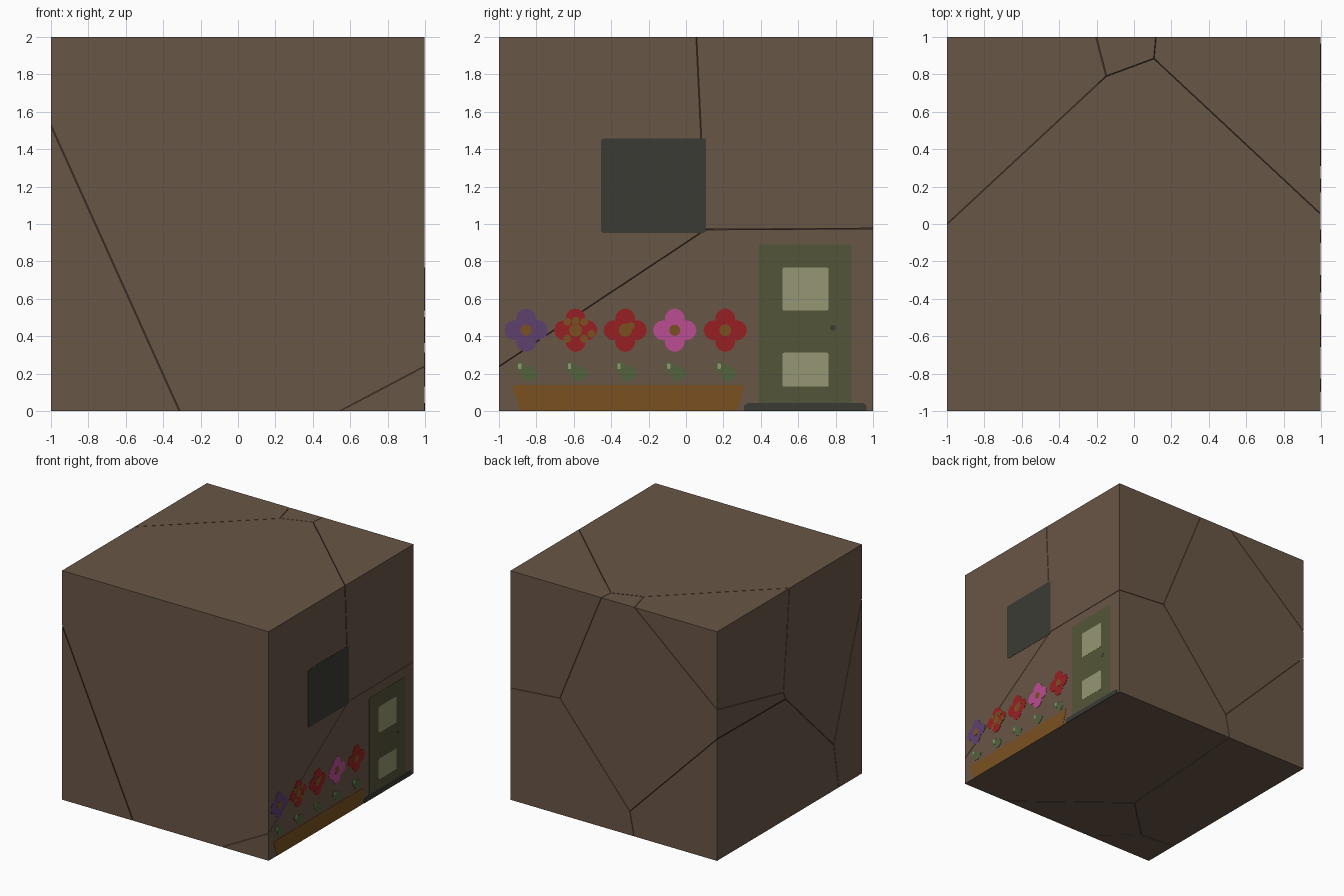
import bpy, bmesh, math
from mathutils import Vector

if "Cube" in bpy.data.objects:
    bpy.data.objects.remove(bpy.data.objects["Cube"])


def material(name, rgb):
    m = bpy.data.materials.new(name)
    lin = [((c / 255 + 0.055) / 1.055) ** 2.4 for c in rgb]
    m.diffuse_color = (*lin, 1)
    m.use_nodes = True
    m.node_tree.nodes["Principled BSDF"].inputs["Base Color"].default_value = m.diffuse_color
    return m


BROWN = material("earth brown", (105, 86, 71))
DARK = material("charcoal", (59, 59, 53))
DOOR = material("door green", (83, 85, 56))
GLASS = material("pale glass", (150, 150, 115))
POT = material("ochre", (122, 81, 33))
RED = material("red", (151, 32, 34))
PINK = material("pink", (187, 77, 148))
PURPLE = material("purple", (95, 65, 111))
LEAF = material("leaf green", (82, 98, 60))


def finish(bm, name, mat):
    bmesh.ops.recalc_face_normals(bm, faces=bm.faces)
    me = bpy.data.meshes.new(name)
    bm.to_mesh(me)
    bm.free()
    me.materials.append(mat)
    bpy.context.collection.objects.link(bpy.data.objects.new(name, me))


# Block broken into cells: each cell is the block cut by the mid-planes between seeds
SEEDS = {
    "front_chunk": (0.023, -0.077, 1.802),
    "upper_right_chunk": (1.068, 1.044, 1.856),
    "lower_right_chunk": (0.923, 1.054, 0.096),
    "lower_left_chunk": (-1.183, 1.194, 0.512),
    "back_chunk": (-0.444, 1.186, 1.240),
    "upper_left_chunk": (-1.015, 1.040, 1.910),
    "corner_chunk": (-1.594, -2.190, 1.074),
}
GAP = 0.002
WALL = 0.996  # right wall, just under the painted plates

for name, seed in SEEDS.items():
    a = Vector(seed)
    bm = bmesh.new()
    bmesh.ops.create_cube(bm, size=2)
    for v in bm.verts:
        v.co.z += 1
        v.co.x = min(v.co.x, WALL)
    for other in SEEDS.values():
        b = Vector(other)
        if b == a:
            continue
        n = (b - a).normalized()
        cut = bmesh.ops.bisect_plane(
            bm, geom=bm.verts[:] + bm.edges[:] + bm.faces[:],
            plane_co=(a + b) / 2 - n * GAP, plane_no=n, clear_outer=True)
        edges = [e for e in cut["geom_cut"] if isinstance(e, bmesh.types.BMEdge)]
        if edges:
            bmesh.ops.holes_fill(bm, edges=edges)
    finish(bm, name, BROWN)


# Thin plates on the right wall, outlines given in (y, z)
def plate(name, outlines, mat, layer=0):
    bm = bmesh.new()
    top = 0.997 + 0.001 * layer
    for pts in outlines:
        lo = [bm.verts.new((0.993, y, z)) for y, z in pts]
        hi = [bm.verts.new((top, y, z)) for y, z in pts]
        bm.faces.new(lo)
        bm.faces.new(hi)
        for i in range(len(pts)):
            j = (i + 1) % len(pts)
            bm.faces.new((lo[i], lo[j], hi[j], hi[i]))
    finish(bm, name, mat)


def rounded(y0, y1, z0, z1, r=0.015):
    pts = []
    for k, (y, z) in enumerate([(y1 - r, z1 - r), (y0 + r, z1 - r),
                                (y0 + r, z0 + r), (y1 - r, z0 + r)]):
        for s in range(4):
            t = math.radians(90 * k + 30 * s)
            pts.append((y + r * math.cos(t), z + r * math.sin(t)))
    return pts


def disc(y, z, r, n=12):
    return [(y + r * math.cos(2 * math.pi * i / n), z + r * math.sin(2 * math.pi * i / n))
            for i in range(n)]


# Window, door and step
plate("window", [rounded(-0.455, 0.108, 0.952, 1.458)], DARK, 1)
plate("door", [rounded(0.387, 0.885, 0.02, 0.89)], DOOR, 1)
plate("door_panes", [rounded(0.515, 0.762, 0.537, 0.767, 0.01),
                     rounded(0.515, 0.762, 0.13, 0.312, 0.01)], GLASS, 2)
plate("door_knob", [disc(0.785, 0.445, 0.016, 8)], DARK, 2)
plate("doorstep", [[(0.31, 0), (0.965, 0), (0.965, 0.028), (0.95, 0.042),
                    (0.33, 0.042), (0.31, 0.028)]], DARK, 3)

# Flower box
plate("flower_box", [[(-0.885, 0), (0.272, 0), (0.308, 0.12), (0.305, 0.14),
                      (-0.92, 0.14), (-0.928, 0.12)]], POT, 1)

# Flowers with a centre and a pair of leaves
FLOWERS = [(-0.855, PURPLE, 0.03), (-0.59, RED, 0.035), (-0.325, RED, 0.036),
           (-0.06, PINK, 0.03), (0.21, RED, 0.032)]
CZ = 0.432
for i, (y, mat, r) in enumerate(FLOWERS):
    petals = [disc(y + dy, CZ + dz, 0.054)
              for dy, dz in ((0.062, 0), (-0.062, 0), (0, 0.062), (0, -0.062))]
    plate(f"petals_{i}", petals + [disc(y, CZ, 0.06)], mat, 1)
    plate(f"flower_centre_{i}", [disc(y, CZ, r)], POT, 2)
    plate(f"leaves_{i}", [disc(y - 0.028, 0.235, 0.03), disc(y + 0.015, 0.2, 0.042),
                          disc(y + 0.04, 0.2, 0.022)], LEAF, 1)
    plate(f"leaf_glint_{i}", [rounded(y - 0.042, y - 0.024, 0.225, 0.255, 0.005)], GLASS, 2)

# Ochre flecks on the second and third flowers
plate("petal_flecks", [disc(-0.59 + dy, CZ + dz, 0.022, 8) for dy, dz in
                       ((0.045, 0.045), (-0.045, 0.045), (0.045, -0.045), (-0.045, -0.045),
                        (0.085, -0.02), (0, 0.05))]
      + [disc(-0.295, 0.455, 0.022, 8)], POT, 2)
